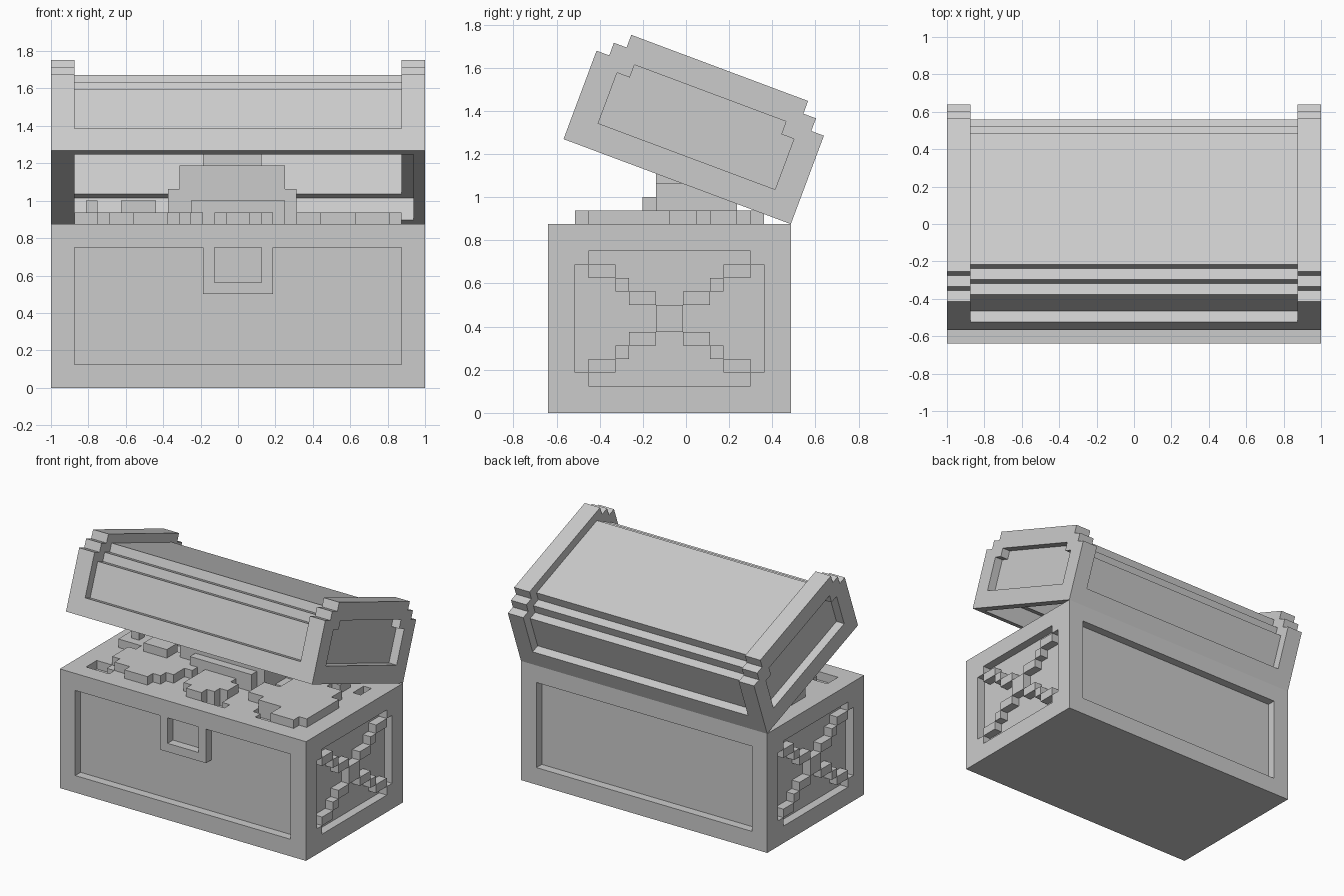
import bpy, bmesh, math
from mathutils import Matrix

if "Cube" in bpy.data.objects:
    bpy.data.objects.remove(bpy.data.objects["Cube"])

U = 0.0625                     # one block
TILT = math.radians(20.5)      # lid opening angle
HINGE_Y, HINGE_Z = 0.486, 14 * U
FRONT_Y = HINGE_Y - 18 * U

stone = bpy.data.materials.new("plain_grey")
stone.diffuse_color = (0.6, 0.6, 0.6, 1)
stone.use_nodes = True
stone.node_tree.nodes["Principled BSDF"].inputs["Base Color"].default_value = stone.diffuse_color


def box(x0, x1, y0, y1, z0, z1):
    return {(x, y, z) for x in range(x0, x1) for y in range(y0, y1) for z in range(z0, z1)}


def boxes(*rows):
    return set().union(*(box(*r) for r in rows))


# each side: direction and its corners, counter-clockwise from outside
SIDES = [((1, 0, 0), [(1, 0, 0), (1, 1, 0), (1, 1, 1), (1, 0, 1)]),
         ((-1, 0, 0), [(0, 0, 0), (0, 0, 1), (0, 1, 1), (0, 1, 0)]),
         ((0, 1, 0), [(0, 1, 0), (0, 1, 1), (1, 1, 1), (1, 1, 0)]),
         ((0, -1, 0), [(0, 0, 0), (1, 0, 0), (1, 0, 1), (0, 0, 1)]),
         ((0, 0, 1), [(0, 0, 1), (1, 0, 1), (1, 1, 1), (0, 1, 1)]),
         ((0, 0, -1), [(0, 0, 0), (0, 1, 0), (1, 1, 0), (1, 0, 0)])]


def build(name, cells, matrix, hidden=frozenset()):
    """Skin the exposed sides of a block set and merge flat areas."""
    bm = bmesh.new()
    verts = {}
    for c in cells:
        for d, corners in SIDES:
            n = tuple(a + b for a, b in zip(c, d))
            if n in cells or n in hidden:
                continue
            loop = []
            for k in corners:
                p = tuple(a + b for a, b in zip(c, k))
                if p not in verts:
                    verts[p] = bm.verts.new(p)
                loop.append(verts[p])
            bm.faces.new(loop)
    bmesh.ops.dissolve_limit(bm, angle_limit=0.01, verts=bm.verts[:], edges=bm.edges[:])
    bm.transform(matrix)
    mesh = bpy.data.meshes.new(name)
    bm.to_mesh(mesh)
    bm.free()
    mesh.materials.append(stone)
    bpy.context.collection.objects.link(bpy.data.objects.new(name, mesh))


# Chest body with framed panels
body = box(0, 32, 0, 18, 0, 14)
body -= boxes((2, 30, 0, 1, 2, 12), (2, 30, 17, 18, 2, 12))
for x in (0, 31):
    body -= box(x, x + 1, 2, 16, 2, 12)
    # stepped cross brace, mirrored in both directions
    for y0, y1, z in ((2, 3, 11), (3, 5, 10), (5, 6, 9), (6, 8, 8), (8, 9, 7)):
        for a, b in ((y0, y1), (18 - y1, 18 - y0)):
            body |= boxes((x, x + 1, a, b, z, z + 1), (x, x + 1, a, b, 13 - z, 14 - z))

# Latch plate with a sunken keyhole square
body |= box(13, 19, 0, 1, 8, 12)
body -= box(14, 18, 0, 1, 9, 12)

# Small pits between the treasure heaps
body -= boxes((2, 4, 2, 4, 13, 14), (4, 5, 2, 3, 13, 14), (17, 20, 2, 3, 13, 14),
              (18, 19, 3, 4, 13, 14), (24, 26, 2, 4, 13, 14), (23, 24, 3, 4, 13, 14),
              (29, 30, 13, 15, 13, 14), (2, 3, 9, 12, 13, 14), (21, 23, 8, 10, 13, 14))

# Treasure heaps: three ragged front heaps and a stepped rear mound
treasure = boxes(
    (5, 11, 3, 9, 14, 15), (4, 12, 4, 7, 14, 15), (7, 10, 2, 3, 14, 15), (10, 13, 6, 9, 14, 15),
    (2, 5, 8, 14, 14, 15), (3, 4, 9, 10, 15, 16), (6, 9, 7, 9, 15, 16), (7, 8, 9, 11, 15, 16),
    (14, 18, 3, 7, 14, 15), (15, 17, 2, 3, 14, 15), (18, 19, 4, 6, 14, 15),
    (23, 29, 4, 11, 14, 15), (26, 29, 2, 4, 14, 15), (29, 30, 3, 9, 14, 15),
    (21, 23, 5, 8, 14, 15), (24, 27, 11, 12, 14, 15),
    (5, 28, 12, 14, 14, 15), (8, 24, 14, 15, 14, 15), (12, 20, 15, 16, 14, 15),
    (12, 20, 7, 8, 14, 16), (10, 21, 8, 14, 14, 17), (11, 20, 8, 14, 17, 19),
    (13, 18, 9, 13, 19, 20))

base_matrix = Matrix.Translation((-1, FRONT_Y, 0)) @ Matrix.Scale(U, 4)
build("chest_body", body | treasure, base_matrix)

# Lid: stepped barrel between two larger end caps
lid = boxes((2, 30, 0, 18, 0, 2), (2, 30, 1, 17, 2, 6), (2, 30, 2, 16, 6, 7), (2, 30, 3, 15, 7, 8))
for x in (0, 30):
    lid |= boxes((x, x + 2, 0, 18, 0, 7), (x, x + 2, 1, 17, 7, 8), (x, x + 2, 2, 16, 8, 9))
# sunken end panels, then the hollow underside
for x0, x1 in ((0, 1), (31, 32), (2, 30)):
    lid -= boxes((x0, x1, 2, 16, 2, 6), (x0, x1, 3, 15, 6, 7))
lid -= box(2, 31, 1, 17, 0, 2)

lid_matrix = (Matrix.Translation((0, HINGE_Y, HINGE_Z)) @ Matrix.Rotation(-TILT, 4, 'X')
              @ Matrix.Translation((-1, -18 * U, 0)) @ Matrix.Scale(U, 4))
build("lid", lid, lid_matrix)
